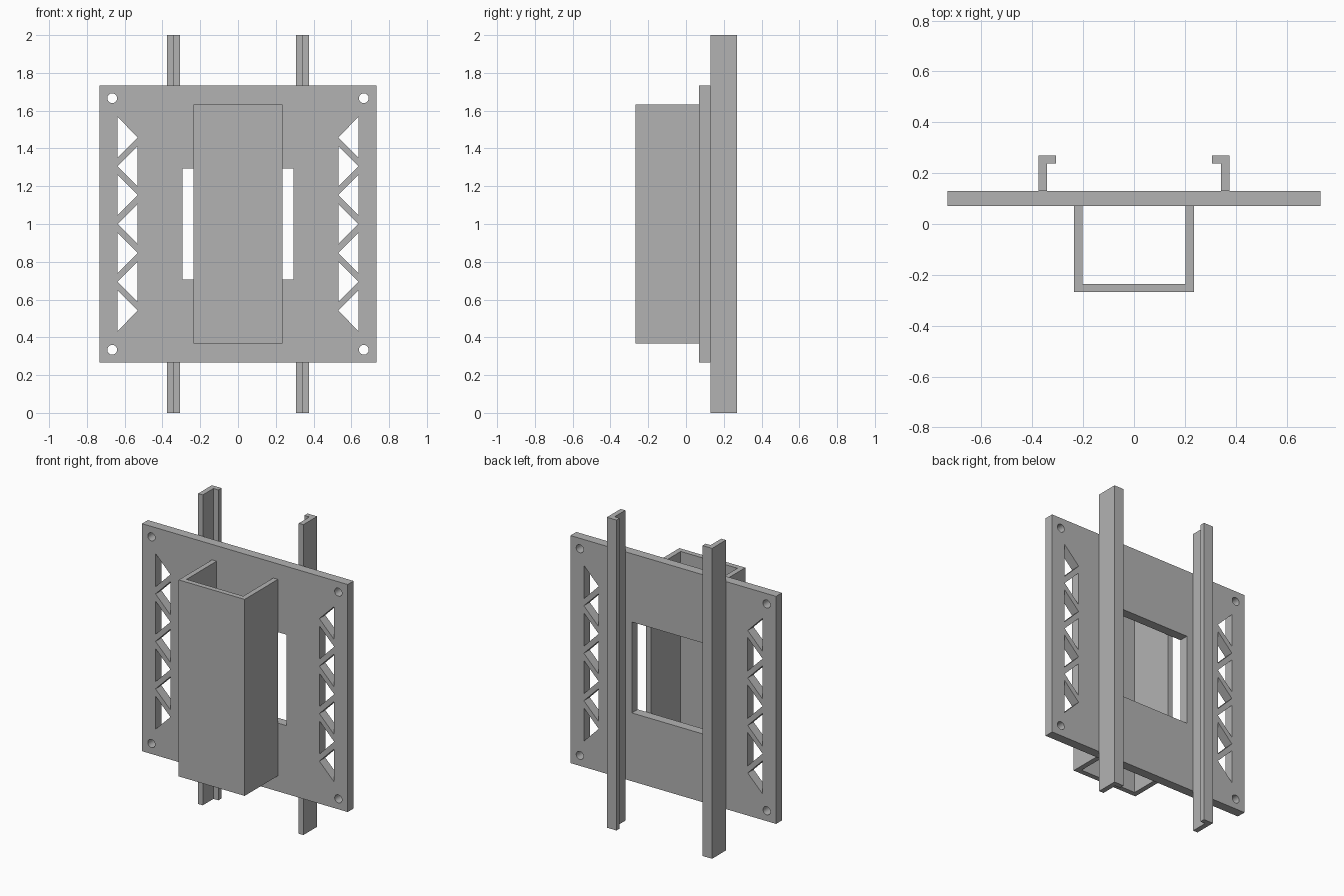
import bpy
import bmesh
import math

if "Cube" in bpy.data.objects:
    bpy.data.objects.remove(bpy.data.objects["Cube"], do_unlink=True)

GREY = (0.45, 0.45, 0.45, 1)
grey = bpy.data.materials.new("plain_grey")
grey.use_nodes = True
grey.diffuse_color = GREY
grey.node_tree.nodes["Principled BSDF"].inputs["Base Color"].default_value = GREY


def extrude_outline(name, loops, depth, location, upright=False):
    """Solid from a flat outline (first loop) with holes (other loops)."""
    curve = bpy.data.curves.new(name + "_outline", "CURVE")
    curve.dimensions = "2D"
    curve.fill_mode = "BOTH"
    curve.extrude = depth / 2
    for loop in loops:
        spline = curve.splines.new("POLY")
        spline.points.add(len(loop) - 1)
        for point, (u, v) in zip(spline.points, loop):
            point.co = (u, v, 0, 1)
        spline.use_cyclic_u = True
    helper = bpy.data.objects.new(name + "_helper", curve)
    bpy.context.collection.objects.link(helper)
    bpy.context.view_layer.update()
    evaluated = helper.evaluated_get(bpy.context.evaluated_depsgraph_get())
    mesh = bpy.data.meshes.new_from_object(evaluated)
    bpy.data.objects.remove(helper, do_unlink=True)
    bpy.data.curves.remove(curve)

    bm = bmesh.new()
    bm.from_mesh(mesh)
    bmesh.ops.remove_doubles(bm, verts=bm.verts, dist=0.0001)
    bmesh.ops.recalc_face_normals(bm, faces=bm.faces)
    for face in bm.faces:
        face.smooth = False
    bm.to_mesh(mesh)
    bm.free()
    mesh.name = name
    mesh.materials.clear()
    mesh.materials.append(grey)
    obj = bpy.data.objects.new(name, mesh)
    obj.location = location
    if upright:
        obj.rotation_euler.x = math.pi / 2
    bpy.context.collection.objects.link(obj)
    return obj


def rectangle(half_w, half_h):
    return [(-half_w, -half_h), (half_w, -half_h), (half_w, half_h), (-half_w, half_h)]


def circle(cx, cy, radius, sides=32):
    turn = 2 * math.pi / sides
    return [(cx + radius * math.cos(i * turn), cy + radius * math.sin(i * turn))
            for i in range(sides)]


# Mounting plate: central window, corner holes and a truss of triangles per side
plate = [rectangle(0.733, 0.733), rectangle(0.295, 0.293)]
for side in (-1, 1):
    for end in (-1, 1):
        plate.append(circle(side * 0.666, end * 0.666, 0.026))
    for i in range(-3, 4):
        base, tip = (0.637, 0.531) if i % 2 else (0.531, 0.637)
        z = i * 0.153
        plate.append([(side * base, z - 0.107), (side * base, z + 0.107), (side * tip, z)])
extrude_outline("mounting_plate", plate, 0.06, (0, 0.1, 1), upright=True)

# U-shaped channel on the front, open to the plate
channel = [(-0.235, 0.07), (-0.235, -0.268), (0.235, -0.268), (0.235, 0.07),
           (0.202, 0.07), (0.202, -0.235), (-0.202, -0.235), (-0.202, 0.07)]
extrude_outline("front_channel", [channel], 1.266, (0, 0, 1))

# Hooked rails on the back, lips facing inwards
rail = [(0.342, 0.13), (0.375, 0.13), (0.375, 0.27),
        (0.307, 0.27), (0.307, 0.238), (0.342, 0.238)]
for side, label in ((1, "left"), (-1, "right")):
    extrude_outline(label + "_rail", [[(side * x, y) for x, y in rail]], 2, (0, 0, 1))
